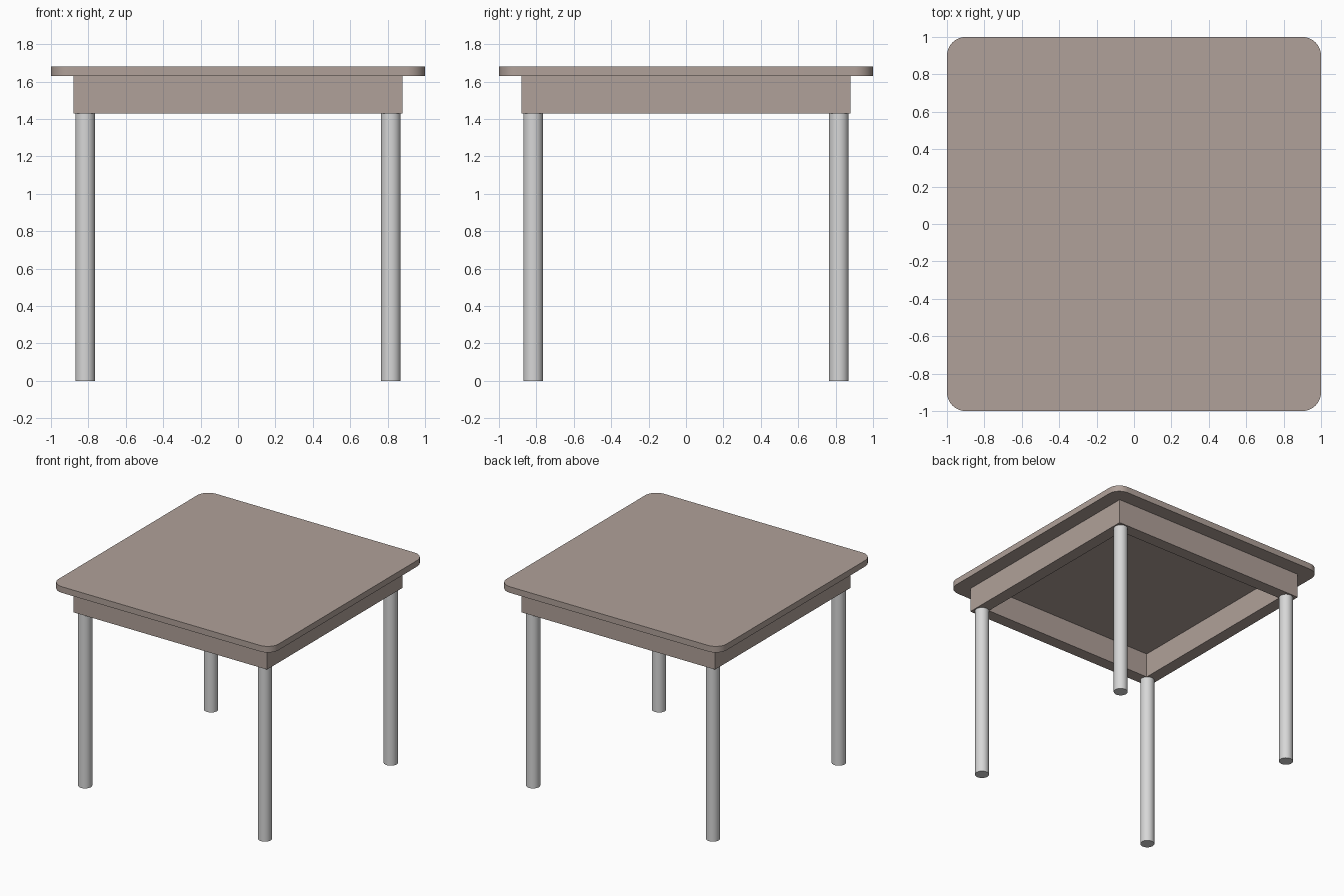
import bpy, bmesh, math
from mathutils import Matrix, Vector

default = bpy.data.objects.get("Cube")
if default:
    bpy.data.objects.remove(default, do_unlink=True)

LEG_H, APRON_TOP, TOP = 1.43, 1.63, 1.68
APRON, APRON_IN = 0.88, 0.78
LEG_POS, LEG_R = 0.817, 0.053


def material(name, rgb):
    m = bpy.data.materials.new(name)
    m.use_nodes = True
    color = (*rgb, 1)
    m.diffuse_color = color
    m.node_tree.nodes["Principled BSDF"].inputs["Base Color"].default_value = color
    return m


def add_object(name, bm, mat, smooth=False):
    bmesh.ops.recalc_face_normals(bm, faces=bm.faces)
    mesh = bpy.data.meshes.new(name)
    bm.to_mesh(mesh)
    bm.free()
    mesh.materials.append(mat)
    ob = bpy.data.objects.new(name, mesh)
    bpy.context.collection.objects.link(ob)
    if smooth:
        bpy.ops.object.select_all(action='DESELECT')
        ob.select_set(True)
        bpy.context.view_layer.objects.active = ob
        bpy.ops.object.shade_smooth_by_angle(angle=math.radians(35))
    return ob


wood = material("taupe wood", (0.434, 0.356, 0.319))
metal = material("light grey metal", (0.68, 0.68, 0.68))

# Tabletop: thin slab with rounded corners
bm = bmesh.new()
size = Matrix.Diagonal((2, 2, TOP - APRON_TOP, 1))
bmesh.ops.create_cube(bm, matrix=Matrix.Translation((0, 0, (TOP + APRON_TOP) / 2)) @ size)
corners = [e for e in bm.edges if abs(e.verts[0].co.z - e.verts[1].co.z) > 0.01]
bmesh.ops.bevel(bm, geom=corners, offset=0.1, segments=10, profile=0.5, affect='EDGES')
add_object("tabletop", bm, wood, smooth=True)

# Apron: open square frame under the tabletop
bm = bmesh.new()
signs = [(-1, -1), (1, -1), (1, 1), (-1, 1)]
outer, inner = ([bm.verts.new((sx * r, sy * r, LEG_H)) for sx, sy in signs]
                for r in (APRON, APRON_IN))
for i in range(4):
    j = (i + 1) % 4
    bm.faces.new((outer[i], outer[j], inner[j], inner[i]))
raised = bmesh.ops.extrude_face_region(bm, geom=bm.faces[:], use_keep_orig=True)
bmesh.ops.translate(bm, vec=Vector((0, 0, APRON_TOP - LEG_H)),
                    verts=[v for v in raised["geom"] if isinstance(v, bmesh.types.BMVert)])
add_object("apron", bm, wood)

# Four round legs
for sx, side in ((-1, "right"), (1, "left")):
    for sy, end in ((-1, "front"), (1, "back")):
        bm = bmesh.new()
        bmesh.ops.create_cone(
            bm, cap_ends=True, segments=32, radius1=LEG_R, radius2=LEG_R, depth=LEG_H,
            matrix=Matrix.Translation((sx * LEG_POS, sy * LEG_POS, LEG_H / 2)))
        add_object(f"{end}_{side}_leg", bm, metal, smooth=True)
